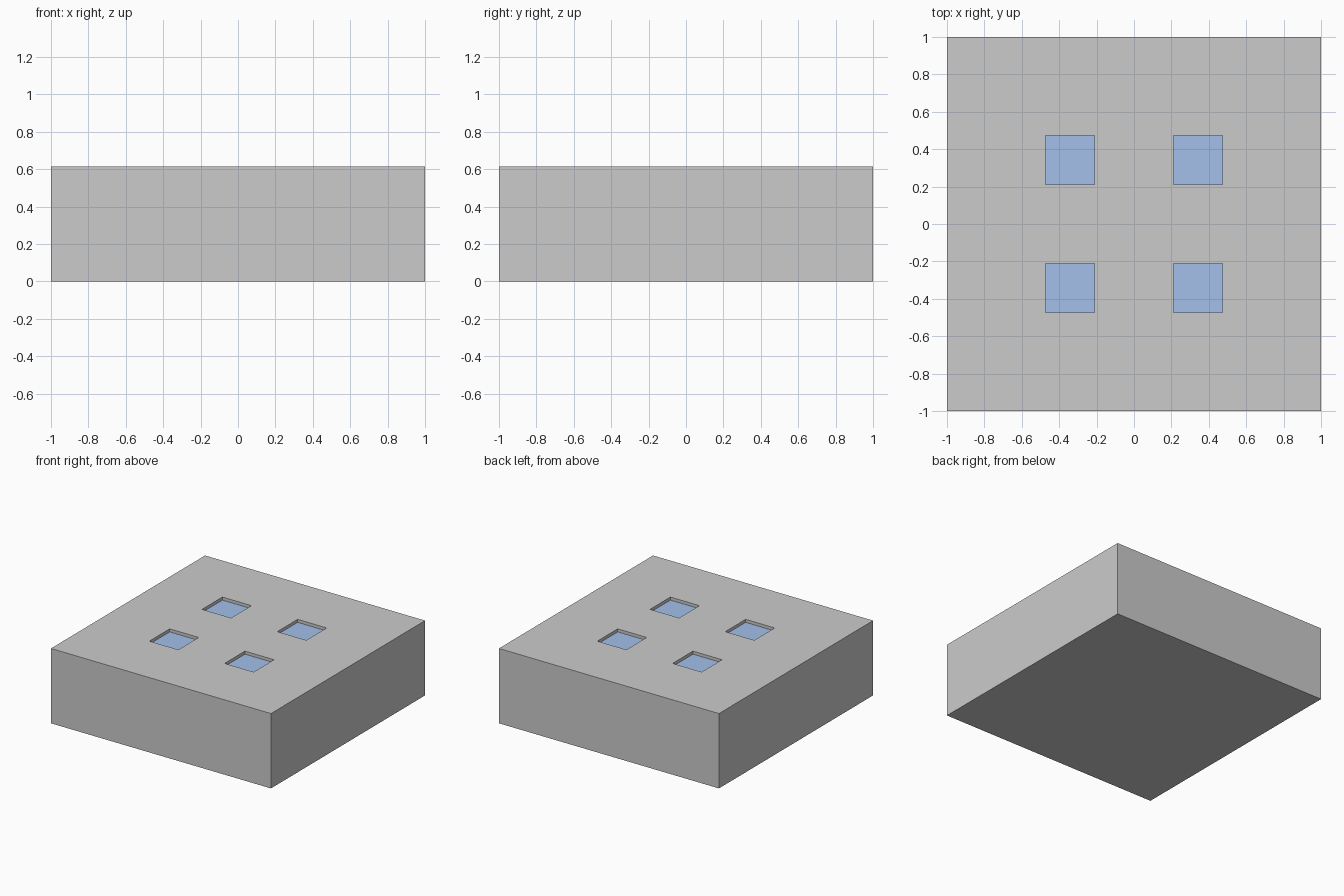
import bpy

if "Cube" in bpy.data.objects:
    bpy.data.objects.remove(bpy.data.objects["Cube"])

HEIGHT = 0.615        # block height
OFFSET = 0.342        # recess centre from the axes
SIZE = 0.264          # recess width
POCKET = 0.04         # full pocket depth
TILE = 0.015          # tile thickness, leaves a shallow visible recess


def box(name, centre, size):
    bpy.ops.mesh.primitive_cube_add(size=1, location=centre)
    obj = bpy.context.object
    obj.name = name
    obj.scale = size
    bpy.ops.object.transform_apply(location=False, rotation=False, scale=True)
    return obj


blue = bpy.data.materials.new("blue")
blue.diffuse_color = (0.37, 0.53, 0.82, 1)
blue.use_nodes = True
blue.node_tree.nodes["Principled BSDF"].inputs["Base Color"].default_value = blue.diffuse_color

# Main block
block = box("block", (0, 0, HEIGHT / 2), (2, 2, HEIGHT))

# Four square pockets, each with a blue tile on its floor
cutters = []
floor = HEIGHT - POCKET
for y, row in ((-OFFSET, "front"), (OFFSET, "back")):
    for x, side in ((-OFFSET, "left"), (OFFSET, "right")):
        cutter = box(f"pocket_cutter_{row}_{side}", (x, y, floor + 0.1), (SIZE, SIZE, 0.2))
        cutters.append(cutter)
        cut = block.modifiers.new("pocket", 'BOOLEAN')
        cut.operation = 'DIFFERENCE'
        cut.solver = 'EXACT'
        cut.object = cutter

        tile = box(f"tile_{row}_{side}", (x, y, floor + TILE / 2), (SIZE, SIZE, TILE))
        tile.data.materials.append(blue)

# Bake the pockets and remove the cutters
bpy.ops.object.select_all(action='DESELECT')
bpy.context.view_layer.objects.active = block
block.select_set(True)
for mod in list(block.modifiers):
    bpy.ops.object.modifier_apply(modifier=mod.name)
for cutter in cutters:
    bpy.data.objects.remove(cutter)
